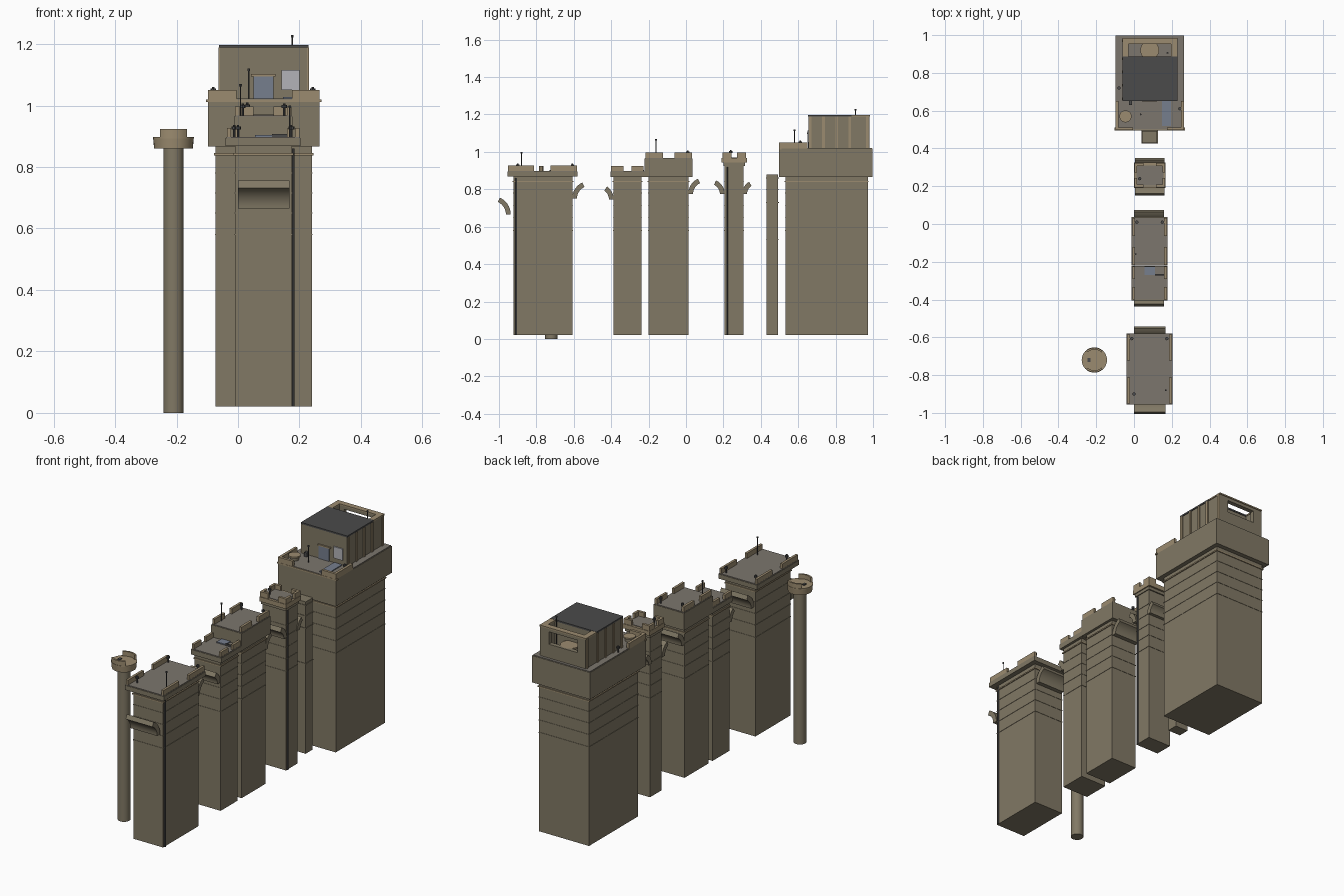
import bpy, bmesh, math
from mathutils import Matrix

if "Cube" in bpy.data.objects:
    bpy.data.objects.remove(bpy.data.objects["Cube"])


def material(name, rgb):
    m = bpy.data.materials.new(name)
    m.diffuse_color = (*rgb, 1)
    m.use_nodes = True
    m.node_tree.nodes["Principled BSDF"].inputs["Base Color"].default_value = m.diffuse_color
    return m


WALL = material("wall_stone", (0.22, 0.19, 0.13))
TRIM = material("trim_stone", (0.33, 0.26, 0.16))
ROOF = material("roof_deck", (0.20, 0.18, 0.155))
DARK = material("dark_metal", (0.07, 0.07, 0.07))
BLUE = material("blue_panel", (0.18, 0.21, 0.27))
PALE = material("pale_glass", (0.45, 0.45, 0.48))


def finish(name, bm, mat, smooth=False):
    bmesh.ops.recalc_face_normals(bm, faces=bm.faces)
    me = bpy.data.meshes.new(name)
    bm.to_mesh(me)
    bm.free()
    me.materials.append(mat)
    ob = bpy.data.objects.new(name, me)
    bpy.context.collection.objects.link(ob)
    if smooth:
        bpy.ops.object.select_all(action='DESELECT')
        ob.select_set(True)
        bpy.context.view_layer.objects.active = ob
        bpy.ops.object.shade_smooth_by_angle(angle=math.radians(35))
    return ob


def box(name, x0, x1, y0, y1, z0, z1, mat=WALL):
    bm = bmesh.new()
    bmesh.ops.create_cube(bm, size=1)
    bmesh.ops.scale(bm, vec=(x1 - x0, y1 - y0, z1 - z0), verts=bm.verts)
    bmesh.ops.translate(bm, vec=((x0 + x1) / 2, (y0 + y1) / 2, (z0 + z1) / 2), verts=bm.verts)
    return finish(name, bm, mat)


def cyl(name, x, y, z0, z1, r, mat=WALL, r2=None, n=24):
    bm = bmesh.new()
    bmesh.ops.create_cone(bm, cap_ends=True, segments=n, radius1=r, radius2=r if r2 is None else r2,
                          depth=z1 - z0, matrix=Matrix.Translation((x, y, (z0 + z1) / 2)))
    return finish(name, bm, mat, True)


def strip(name, pairs, axis, lo, hi, mat, offset=(0, 0)):
    """Extrude a closed band made of (outer, inner) point pairs along x or z."""
    pts = [p for p, q in pairs] + [q for p, q in reversed(pairs)]
    bm = bmesh.new()
    ends = []
    for t in (lo, hi):
        ends.append([bm.verts.new((t, a + offset[0], b + offset[1]) if axis == 'x'
                                  else (a + offset[0], b + offset[1], t)) for a, b in pts])
    n = len(pts)
    for i in range(n):
        j = (i + 1) % n
        bm.faces.new((ends[0][i], ends[0][j], ends[1][j], ends[1][i]))
    m = len(pairs)
    for e in ends:
        for i in range(m - 1):
            bm.faces.new((e[i], e[i + 1], e[n - 2 - i], e[n - 1 - i]))
    return finish(name, bm, mat, True)


def arc(r0, r1, a0, a1, n=10):
    angs = [math.radians(a0 + (a1 - a0) * i / n) for i in range(n + 1)]
    return [((r0 * math.cos(a), r0 * math.sin(a)), (r1 * math.cos(a), r1 * math.sin(a))) for a in angs]


def spring_arch(name, x0, x1, wall_y, z, side, r=0.1, sweep=65):
    """Broken bridge arch that rises from the wall and curls outward."""
    a = (0, sweep) if side < 0 else (180, 180 - sweep)
    strip(name, arc(r, r - 0.026, *a), 'x', x0, x1, WALL, (wall_y + side * r, z))


def bands(name, x0, x1, y0, y1, levels, e=0.002):
    for i, z in enumerate(levels):
        box(f"{name}_band_{i}", x0 - e, x1 + e, y0 - e, y1 + e, z - 0.002, z + 0.002)


def parapet_pieces(name, x0, x1, y0, y1, z0, z1, fx, fy, t=0.014):
    """Short walls at both ends of the long sides, leaving gaps in the middle."""
    ly = (y1 - y0) * fy
    for i, x in enumerate((x0, x1 - t)):
        for j, (a, b) in enumerate(((y0, y0 + ly), (y1 - ly, y1))):
            box(f"{name}_side_parapet_{i}{j}", x, x + t, a, b, z0, z1, TRIM)
    lx = (x1 - x0) * fx
    if lx:
        for i, y in enumerate((y0, y1 - t)):
            for j, (a, b) in enumerate(((x0 + t, x0 + lx), (x1 - lx, x1 - t))):
                box(f"{name}_end_parapet_{i}{j}", a, b, y, y + t, z0, z1, TRIM)


def tower(name, x0, x1, y0, y1, cap, z_cap, z_deck, z_top, fx=0.0, fy=0.38):
    """Shaft, ledge, overhanging cap, deck and parapets."""
    box(name + "_shaft", x0, x1, y0, y1, 0.02, z_cap)
    bands(name, x0, x1, y0, y1, (0.58, 0.65, 0.715, 0.78))
    box(name + "_ledge", x0 - .005, x1 + .005, y0 - .005, y1 + .005, 0.838, 0.845, TRIM)
    cx0, cx1, cy0, cy1 = cap
    box(name + "_cap", cx0, cx1, cy0, cy1, z_cap, z_deck - 0.004)
    box(name + "_deck", cx0 + .003, cx1 - .003, cy0 + .003, cy1 - .003, z_deck - .004, z_deck, ROOF)
    parapet_pieces(name, cx0 + .004, cx1 - .004, cy0 + .004, cy1 - .004, z_deck - .002, z_top, fx, fy)


# round lookout column
CX, CY = -0.21, -0.72
cyl("column_shaft", CX, CY, 0, 0.86, 0.033, n=32)
cyl("column_cap", CX, CY, 0.860, 0.892, 0.063, TRIM, 0.066, 32)
cyl("column_rim", CX, CY, 0.892, 0.898, 0.067, TRIM, n=32)
for nm, a in (("front", 270), ("back", 90)):
    strip(f"column_{nm}_parapet", arc(0.065, 0.055, a - 42, a + 42), 'z', 0.896, 0.924, TRIM, (CX, CY))
box("column_hatch", CX - .035, CX - .02, CY - .01, CY + .01, 0.897, 0.903, DARK)

# front tower
tower("front_tower", -0.01, 0.176, -0.922, -0.607, (-0.04, 0.204, -0.955, -0.58), 0.868, 0.898, 0.926)
spring_arch("front_tower_front_arch", 0.0, 0.168, -0.937, 0.665, -1)
spring_arch("front_tower_back_arch", 0.0, 0.168, -0.609, 0.75, 1, 0.095)
cyl("front_tower_pipe", 0.178, -0.908, 0.02, 0.86, 0.005, DARK, n=8)

# middle pair of towers
tower("low_middle_tower", 0.0, 0.163, -0.388, -0.238, (-0.013, 0.178, -0.404, -0.222), 0.866, 0.898, 0.925)
tower("high_middle_tower", 0.0, 0.163, -0.2, 0.013, (-0.013, 0.178, -0.221, 0.036), 0.866, 0.968, 0.997)
spring_arch("middle_front_arch", 0.0, 0.16, -0.386, 0.745, -1, 0.085, 55)
spring_arch("middle_back_arch", 0.0, 0.16, 0.012, 0.775, 1, 0.09)
box("middle_solar_panel", 0.055, 0.11, -0.27, -0.225, 0.898, 0.904, BLUE)
box("middle_vent", 0.11, 0.16, -0.272, -0.264, 0.898, 0.908, DARK)

# slim tower
box("slim_tower_shaft", 0.01, 0.156, 0.206, 0.308, 0.02, 0.925)
bands("slim_tower", 0.01, 0.156, 0.206, 0.308, (0.58, 0.65, 0.715, 0.78, 0.84))
box("slim_tower_collar", 0.005, 0.161, 0.2, 0.315, 0.925, 0.942, WALL)
box("slim_tower_cap", 0.0, 0.167, 0.191, 0.325, 0.942, 0.968, TRIM)
box("slim_tower_deck", 0.012, 0.155, 0.205, 0.311, 0.968, 0.971, ROOF)
parapet_pieces("slim_tower", 0.002, 0.165, 0.194, 0.322, 0.967, 0.997, 0.3, 0.38)
spring_arch("slim_tower_front_arch", 0.005, 0.161, 0.207, 0.775, -1, 0.08)
spring_arch("slim_tower_back_arch", 0.005, 0.161, 0.3, 0.775, 1, 0.075, 60)
cyl("slim_tower_pipe", 0.157, 0.22, 0.02, 0.92, 0.004, DARK, n=8)

# small pier in front of the great tower
box("pier_shaft", 0.043, 0.123, 0.43, 0.493, 0.02, 0.88)
bands("pier", 0.043, 0.123, 0.43, 0.493, (0.53, 0.73, 0.80, 0.86), 0.003)

# great tower
box("great_tower_shaft", -0.073, 0.24, 0.532, 0.972, 0.02, 0.866)
bands("great_tower", -0.073, 0.24, 0.532, 0.972, (0.58, 0.65, 0.715, 0.78))
box("great_tower_ledge", -0.078, 0.245, 0.527, 0.977, 0.838, 0.845, TRIM)
box("great_tower_cap", -0.098, 0.265, 0.497, 0.998, 0.866, 1.018)
box("great_tower_deck", -0.095, 0.262, 0.5, 0.995, 1.018, 1.022, ROOF)
box("front_cornice", -0.104, 0.271, 0.496, 0.51, 1.012, 1.02, TRIM)
for nm, x, a, b in (("left", -0.098, -0.098, -0.005), ("right", 0.25, 0.175, 0.265)):
    box(f"great_{nm}_parapet", x, x + .015, 0.497, 0.65, 1.018, 1.05, TRIM)
    box(f"great_{nm}_front_parapet", a, b, 0.497, 0.512, 1.018, 1.05, TRIM)

# rooftop house with an open rear terrace
HX0, HX1, HY0, HY1, T = -0.058, 0.225, 0.656, 0.98, 0.025
box("house_left_wall", HX0, HX0 + T, HY0, HY1, 1.02, 1.188)
box("house_right_wall", HX1 - T, HX1, HY0, HY1, 1.02, 1.188)
box("house_front_wall", HX0 + T, HX1 - T, HY0, HY0 + T, 1.02, 1.188)
box("house_inner_wall", HX0 + T, HX1 - T, 0.865, 0.885, 1.02, 1.188)
box("house_back_sill", HX0 + T, HX1 - T, HY1 - T, HY1, 1.02, 1.10)
box("house_back_lintel", HX0 + T, HX1 - T, HY1 - T, HY1, 1.17, 1.188)
for i, (a, b) in enumerate(((HX0 + T, -0.005), (0.172, HX1 - T))):
    box(f"house_back_jamb_{i}", a, b, HY1 - T, HY1, 1.10, 1.17)
box("terrace_floor", HX0 + T, HX1 - T, 0.885, HY1 - T, 1.02, 1.06, ROOF)
for i, (a, b, c, d) in enumerate(((HX0 - .004, HX0 + T + .003, .885, .984), (HX1 - T - .003, HX1 + .004, .885, .984),
                                  (HX0 + T, HX1 - T, HY1 - T - .003, .984))):
    box(f"terrace_coping_{i}", a, b, c, d, 1.188, 1.196, TRIM)
box("house_roof", HX0 - .004, HX1 + .004, 0.651, 0.888, 1.188, 1.197, DARK)
cyl("terrace_table", 0.083, 0.92, 1.09, 1.10, 0.05, TRIM)
cyl("terrace_table_stem", 0.083, 0.92, 1.05, 1.09, 0.012, TRIM)
for i, y in enumerate((0.664, 0.735, 0.805, 0.875, 0.97)):
    for nm, x in (("left", HX0 - .006), ("right", HX1 - .002)):
        box(f"house_{nm}_rib_{i}", x, x + .008, y - .007, y + .007, 1.02, 1.188, TRIM)
box("house_door", 0.05, 0.115, 0.651, 0.66, 1.02, 1.095, BLUE)
box("house_door_lintel", 0.043, 0.122, 0.648, 0.66, 1.095, 1.103, TRIM)
box("house_window", 0.142, 0.2, 0.65, 0.66, 1.05, 1.115, PALE)
box("roof_skylight", 0.147, 0.197, 0.52, 0.65, 1.022, 1.027, BLUE)
cyl("roof_drum", -0.045, 0.57, 1.02, 1.042, 0.022, WALL)
cyl("roof_drum_lid", -0.045, 0.57, 1.042, 1.05, 0.032, TRIM)
box("roof_crate", -0.027, -0.01, 0.63, 0.65, 1.02, 1.045, DARK)

# aerials: x, y, foot, tip
for i, (x, y, a, b) in enumerate(((0.168, -0.88, 0.897, 1.0), (0.008, -0.16, 0.967, 1.07),
                                  (0.035, 0.58, 1.02, 1.12), (0.177, 0.906, 1.06, 1.23))):
    cyl(f"aerial_{i}", x, y, a, b, 0.0025, DARK, n=6)
    cyl(f"aerial_tip_{i}", x, y, b - .008, b, 0.005, DARK, n=6)

# short lamp posts
for i, (x, y, z) in enumerate(((-0.012, -0.607, 0.897), (0.174, -0.607, 0.897), (0.0, -0.9, 0.897),
                               (0.015, 0.01, 0.967), (0.15, 0.01, 0.967), (0.03, 0.24, 0.969),
                               (-0.08, 0.72, 1.02), (0.243, 0.61, 1.02))):
    cyl(f"lamp_post_{i}", x, y, z, z + 0.04, 0.004, DARK, n=8)
    cyl(f"lamp_head_{i}", x, y, z + 0.025, z + 0.035, 0.009, DARK, n=8)
